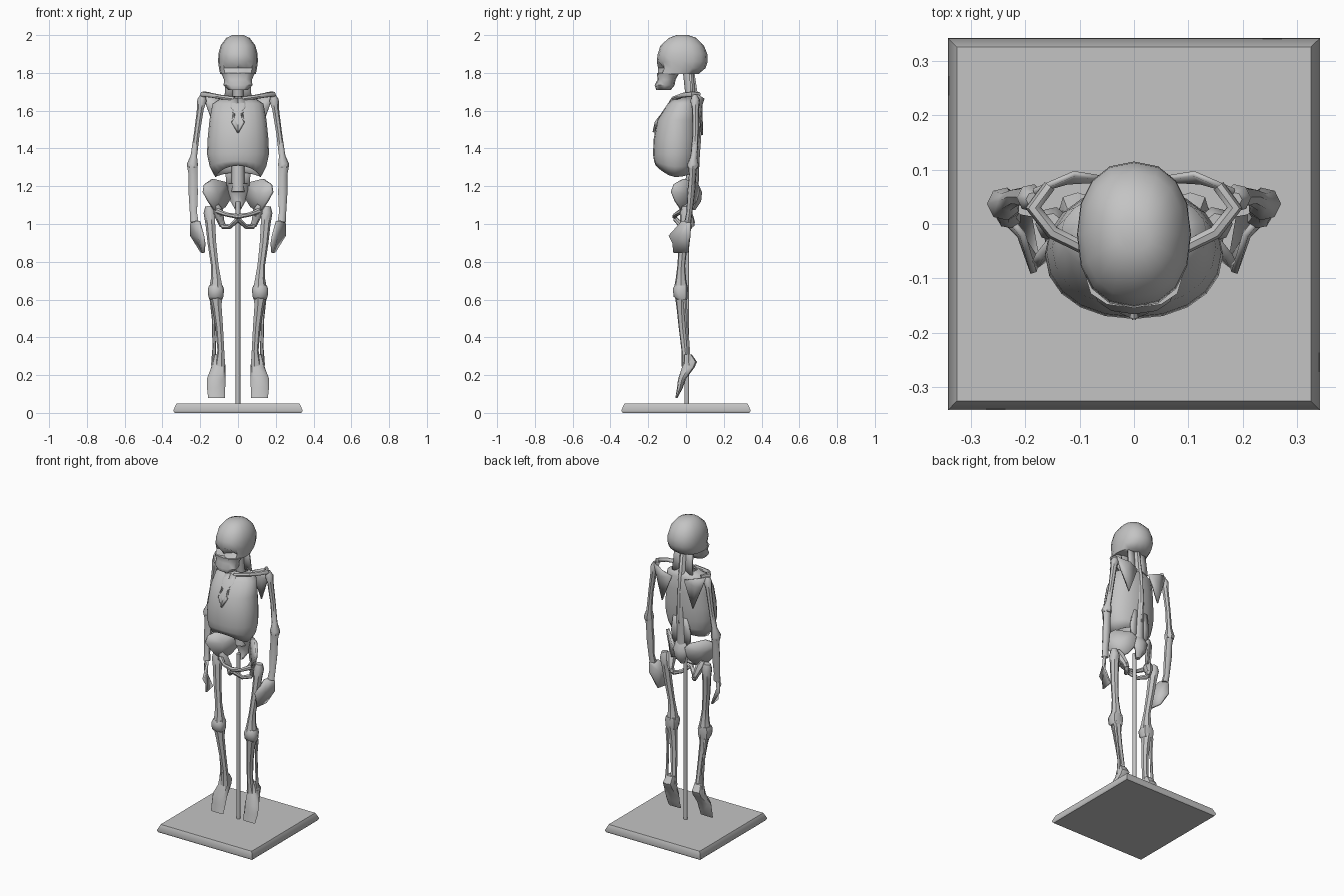
import bpy, bmesh, math
from mathutils import Vector

bone = bpy.data.materials.new("bone_grey")
bone.diffuse_color = (0.55, 0.55, 0.55, 1)


def finish(name, bm, mirror=False, thick=0, angle=50):
    """Turn a bmesh into a shaded object, optionally mirrored and thickened."""
    bmesh.ops.recalc_face_normals(bm, faces=bm.faces)
    me = bpy.data.meshes.new(name)
    bm.to_mesh(me)
    bm.free()
    me.materials.append(bone)
    ob = bpy.data.objects.new(name, me)
    bpy.context.collection.objects.link(ob)
    bpy.ops.object.select_all(action='DESELECT')
    ob.select_set(True)
    bpy.context.view_layer.objects.active = ob
    bpy.ops.object.shade_smooth_by_angle(angle=math.radians(angle))
    if thick:
        mod = ob.modifiers.new("thickness", 'SOLIDIFY')
        mod.thickness = thick
        mod.offset = 0
    if mirror:
        ob.modifiers.new("mirror", 'MIRROR')
    return ob


def skin(bm, rings, caps=True):
    """Bridge a list of vertex rings."""
    n = len(rings[0])
    for a, b in zip(rings, rings[1:]):
        for i in range(n):
            j = (i + 1) % n
            bm.faces.new((a[i], a[j], b[j], b[i]))
    if caps:
        bm.faces.new(rings[0])
        bm.faces.new(rings[-1])


def tube(name, pts, ref=(0, 1, 0), n=7, flat=1.0, mirror=True):
    """Bone along points (x, y, z, radius); flat scales the depth."""
    bm = bmesh.new()
    P = [Vector(p[:3]) for p in pts]
    rings = []
    for k, p in enumerate(P):
        t = (P[min(k + 1, len(P) - 1)] - P[max(k - 1, 0)]).normalized()
        u = t.cross(Vector(ref)).normalized()
        v = t.cross(u)
        r = pts[k][3]
        rings.append([bm.verts.new(p + u * r * math.cos(a) + v * r * flat * math.sin(a))
                      for a in (2 * math.pi * i / n for i in range(n))])
    skin(bm, rings)
    return finish(name, bm, mirror)


def stack(name, levels, n=16, power=1.0, tweak=None, caps=True, mirror=False, thick=0, start=0.0):
    """Loft of level rings (z, y_front, y_back, half_width, centre_x)."""
    bm = bmesh.new()
    rings = []
    for k, (z, yf, yb, w, cx) in enumerate(levels):
        ring = []
        for i in range(n):
            a = 2 * math.pi * (i + start) / n
            s, c = math.sin(a), math.cos(a)
            x = cx + w * math.copysign(abs(s) ** power, s)
            y = (yf + yb) / 2 - (yb - yf) / 2 * math.copysign(abs(c) ** power, c)
            co = Vector((x, y, z))
            if tweak:
                tweak(k, i, c, co)
            ring.append(bm.verts.new(co))
        rings.append(ring)
    skin(bm, rings, caps)
    return finish(name, bm, mirror, thick)


def plate(name, pts, thick=0.012, mirror=True):
    """Thin bone plate fanned from its centre."""
    bm = bmesh.new()
    vs = [bm.verts.new(p) for p in pts]
    mid = bm.verts.new(sum((Vector(p) for p in pts), Vector()) / len(pts))
    for i in range(len(vs)):
        bm.faces.new((vs[i], vs[(i + 1) % len(vs)], mid))
    return finish(name, bm, mirror, thick)


# Stand: sloped square base and pole
base = stack("stand_base", [(0, -.335, .335, .335, 0), (.012, -.343, .343, .343, 0),
                            (.05, -.326, .326, .326, 0)], n=4, power=1, start=0.5)
for v in base.data.vertices:
    v.co.x *= math.sqrt(2)
    v.co.y *= math.sqrt(2)
base.data.polygons.foreach_set("use_smooth", [True] * len(base.data.polygons))
tube("stand_pole", [(0, .005, .045, .012), (0, .005, 1.12, .012)], n=8, mirror=False)


# Skull with sunken eye sockets and nose
def face_dents(k, i, c, co):
    if k == 5 and i in (1, 15):
        co.y += .035
    if k == 6 and i == 0:
        co.y += .02


stack("cranium", [(2.0, -.05, .01, .03, 0), (1.985, -.09, .055, .062, 0),
                  (1.945, -.135, .095, .092, 0), (1.90, -.15, .113, .104, 0),
                  (1.86, -.155, .115, .105, 0), (1.825, -.148, .103, .101, 0),
                  (1.793, -.157, .065, .094, 0)], power=.88, tweak=face_dents)
stack("jaw", [(1.80, -.155, -.035, .09, 0), (1.765, -.15, -.055, .074, 0),
              (1.735, -.166, -.06, .076, 0), (1.71, -.158, -.08, .052, 0)], n=12, power=.85)

# Spine: body, side wings and rear ridge
tube("spine", [(0, .01, 1.82, .028), (0, .025, 1.68, .028), (0, .045, 1.55, .027),
               (0, .045, 1.4, .03), (0, .035, 1.28, .034), (0, .03, 1.17, .036)],
     n=8, mirror=False)
plate("neck_wings", [(.015, .02, 1.82), (.062, .02, 1.82), (.072, .035, 1.66), (.015, .035, 1.66)])
plate("lumbar_wings", [(.015, .055, 1.38), (.05, .055, 1.38), (.068, .05, 1.28),
                       (.06, .045, 1.2), (.015, .045, 1.2)])
plate("spine_ridge", [(0, .02, 1.8), (0, .045, 1.8), (0, .075, 1.6), (0, .08, 1.45),
                      (0, .065, 1.27), (0, .04, 1.2), (0, .04, 1.45)], mirror=False)


# Rib cage: open shell with an arched lower front edge
def arch(k, i, c, co):
    lift = (0, 0, 0, 0, 0, .03, .06)[k]
    co.z += lift * max(0, c) ** 1.5 + lift * .4 * max(0, -c) ** 2


stack("rib_cage", [(1.675, -.05, .04, .07, 0), (1.635, -.095, .058, .132, 0),
                   (1.55, -.15, .065, .148, 0), (1.45, -.168, .065, .158, 0),
                   (1.37, -.172, .06, .161, 0), (1.305, -.166, .05, .147, 0),
                   (1.25, -.158, .04, .118, 0)], n=20, power=.95, tweak=arch,
      caps=False, thick=.006)

# Breastbone
plate("breastbone", [(0, -.07, 1.665), (.035, -.068, 1.66), (.042, -.10, 1.62), (.02, -.13, 1.585),
                     (.03, -.16, 1.54), (.0, -.172, 1.485)], thick=.014)

# Shoulder girdle
tube("collar_bone", [(.02, -.065, 1.662, .014), (.09, -.045, 1.672, .012), (.15, -.015, 1.683, .013),
                     (.185, .03, 1.687, .015), (.155, .07, 1.687, .012)], ref=(0, 0, 1))
plate("shoulder_blade", [(.045, .082, 1.64), (.11, .093, 1.665), (.185, .06, 1.685),
                         (.165, .068, 1.62), (.11, .085, 1.47)], thick=.01)

# Arms
tube("upper_arm", [(.185, .045, 1.682, .014), (.19, .048, 1.655, .026), (.198, .05, 1.61, .019),
                   (.217, .05, 1.48, .016), (.233, .042, 1.36, .018), (.24, .037, 1.315, .031),
                   (.24, .036, 1.295, .028)])
tube("forearm", [(.24, .036, 1.31, .03), (.237, .034, 1.26, .024), (.236, .028, 1.17, .026),
                 (.235, .018, 1.06, .02), (.23, .01, 1.01, .023)], flat=.8)
plate("hand", [(.235, .018, 1.02), (.205, -.02, 1.015), (.185, -.09, .94), (.178, -.07, .90),
               (.18, -.065, .848), (.193, .012, .85), (.25, .02, .94), (.25, .022, 1.0)])

# Pelvis
plate("hip_wing", [(.04, .07, 1.19), (.065, .055, 1.22), (.135, -.01, 1.238), (.175, -.06, 1.21),
                   (.182, -.075, 1.17), (.155, -.055, 1.12), (.115, -.015, 1.06),
                   (.07, .03, 1.09), (.045, .055, 1.13)], thick=.016)
tube("hip_socket", [(.12, -.01, 1.10, .02), (.105, 0, 1.065, .03), (.092, .025, 1.02, .02),
                    (.08, .03, .99, .017)])
tube("sit_bone", [(.09, .035, 1.015, .016), (.075, .02, .985, .015), (.045, -.02, .985, .012),
                  (0, -.055, 1.025, .014)], ref=(0, .3, 1))
tube("pubic_branch", [(.11, -.02, 1.07, .016), (.06, -.055, 1.05, .011),
                      (0, -.06, 1.04, .014)], ref=(0, 0, 1))
stack("sacrum", [(1.215, 0, .06, .05, 0), (1.17, .02, .085, .055, 0), (1.12, .035, .08, .04, 0),
                 (1.075, .02, .05, .014, 0)], n=8)

# Legs
tube("thigh_neck", [(.09, -.005, 1.06, .024), (.12, -.003, 1.06, .018), (.15, 0, 1.055, .024)],
     ref=(0, 1, 0))
tube("thigh", [(.153, .0, 1.095, .02), (.15, 0, 1.06, .032), (.145, -.005, 1.0, .027),
               (.137, -.015, .9, .024), (.122, -.025, .78, .021), (.116, -.027, .71, .028),
               (.115, -.027, .66, .038)])
stack("knee", [(.675, -.06, .008, .036, .117), (.655, -.07, .01, .043, .117),
               (.615, -.065, .008, .04, .117), (.60, -.05, .005, .034, .117)],
      n=8, power=.8, mirror=True)
tube("shin", [(.116, -.025, .62, .035), (.11, -.025, .56, .026), (.098, -.018, .45, .021),
              (.09, -.005, .33, .019), (.095, .005, .25, .03)])
tube("calf_bone", [(.138, -.005, .60, .012), (.13, 0, .5, .009), (.126, .012, .35, .009),
                   (.13, .015, .25, .013)], n=6)
stack("foot", [(.31, -.012, .03, .028, .1), (.27, -.015, .058, .035, .104),
               (.24, -.022, .045, .038, .104), (.18, -.042, .0, .05, .115),
               (.13, -.048, -.018, .048, .116), (.08, -.056, -.045, .044, .114)],
      n=8, power=.75, mirror=True)
